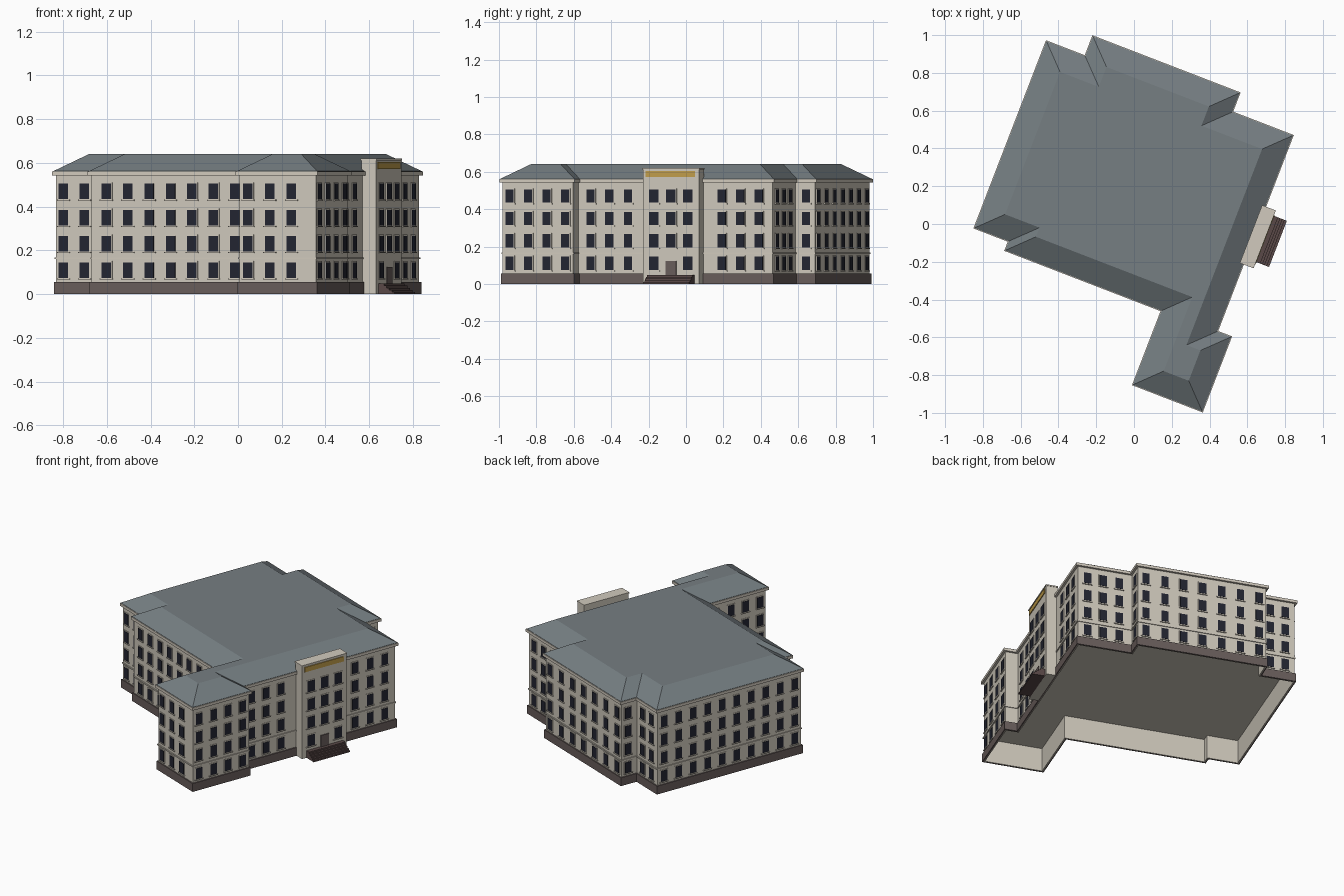
import bpy, bmesh, math
from mathutils import Matrix, Vector

cube = bpy.data.objects.get("Cube")
if cube:
    bpy.data.objects.remove(cube, do_unlink=True)

TURN = Matrix.Rotation(math.radians(-21.1), 4, 'Z')   # building sits turned on its plot


def material(name, rgb):
    m = bpy.data.materials.new(name)
    m.use_nodes = True
    m.diffuse_color = (*rgb, 1)
    m.node_tree.nodes["Principled BSDF"].inputs["Base Color"].default_value = (*rgb, 1)
    return m


PLASTER = material("cream plaster", (.62, .58, .50))
TRIM = material("pale trim", (.64, .59, .51))
ROOF = material("slate roof", (.18, .21, .225))
STONE = material("brown plinth stone", (.14, .11, .105))
STEP = material("dark red steps", (.10, .066, .064))
GLASS = material("dark glass", (.016, .018, .03))
GOLD = material("gold sign", (.53, .34, .07))


def finish(name, bm, mat):
    bmesh.ops.recalc_face_normals(bm, faces=bm.faces)
    bm.transform(TURN)
    mesh = bpy.data.meshes.new(name)
    bm.to_mesh(mesh)
    bm.free()
    mesh.materials.append(mat)
    ob = bpy.data.objects.new(name, mesh)
    bpy.context.collection.objects.link(ob)
    return ob


def add_box(bm, lo, hi):
    lo, hi = Vector(lo), Vector(hi)
    mid, size = (lo + hi) / 2, hi - lo
    bmesh.ops.create_cube(bm, size=1,
                          matrix=Matrix.Translation(mid) @ Matrix.Diagonal((*size, 1)))


def boxes(name, mat, *spans):
    bm = bmesh.new()
    for lo, hi in spans:
        add_box(bm, lo, hi)
    return finish(name, bm, mat)


# Eave outline, counter-clockwise, square to the building
OUTLINE = [(-.785, -.328), (-.59, -.328), (-.59, -.38), (.297, -.38), (.297, -.80),
           (.699, -.80), (.699, -.368), (.62, -.368), (.62, .744), (.276, .744),
           (.276, .853), (-.565, .853), (-.565, .74), (-.785, .74)]


def inset(d):
    """Outline moved inward by d (all corners are square)."""
    pts = [Vector(p) for p in OUTLINE]
    out = []
    for i, p in enumerate(pts):
        a = (p - pts[i - 1]).normalized()
        b = (pts[(i + 1) % len(pts)] - p).normalized()
        out.append(p + d * Vector((-a.y - b.y, a.x + b.x)))
    return out


def loft(name, mat, rings, caps=True):
    """Join rings of (inset, height); either cap the ends or close into a band."""
    bm = bmesh.new()
    loops = [[bm.verts.new((p.x, p.y, z)) for p in inset(d)] for d, z in rings]
    pairs = list(zip(loops, loops[1:]))
    if caps:
        bm.faces.new(loops[0])
        bm.faces.new(loops[-1])
    else:
        pairs.append((loops[-1], loops[0]))
    for lower, upper in pairs:
        for i in range(len(lower)):
            j = (i + 1) % len(lower)
            bm.faces.new((lower[i], lower[j], upper[j], upper[i]))
    return finish(name, bm, mat)


def band(name, mat, outer, inner, z0, z1):
    return loft(name, mat, [(outer, z0), (outer, z1), (inner, z1), (inner, z0)], caps=False)


# Main shell: open under the raised ground floor
WALL = .014
loft("main_walls", PLASTER, [(WALL, .155), (WALL, .55)])
band("base_walls", PLASTER, WALL, WALL + .006, 0, .157)
band("plinth", STONE, .006, WALL + .001, 0, .055)
band("string_course", TRIM, .009, WALL + .002, .16, .168)
band("cornice", TRIM, 0, WALL + .01, .542, .56)
loft("hipped_roof", ROOF, [(.004, .555), (.004, .562), (.13, .64)])

# Entrance tower with cap, sign, door and steps
T0, T1, TX = .012, .334, .672
boxes("entrance_tower", PLASTER, ((.60, T0, 0), (TX, T1, .612)))
boxes("tower_cap", TRIM, ((.597, T0 - .003, .612), (TX + .003, T1 + .003, .62)))
boxes("sign_plate", GOLD, ((TX, .03, .572), (TX + .005, .312, .604)))
boxes("entrance_door", STONE, ((TX, .144, .048), (TX + .006, .204, .123)))
COUNT = 5
boxes("entrance_steps", STEP,
      *[((TX - .002, .045, i * .0096), (.749 - i * .0125, .307, (i + 1) * .0096))
        for i in range(COUNT)])

# Windows
ROWS = [.110, .231, .350, .470]
panes, frames = bmesh.new(), bmesh.new()


def plate(bm, axis, sign, plane, t, z, w, h, depth):
    a, b = sorted((plane - sign * .002, plane + sign * depth))
    lo, hi = (a, t - w / 2, z - h / 2), (b, t + w / 2, z + h / 2)
    if axis == 'y':
        lo, hi = (lo[1], lo[0], lo[2]), (hi[1], hi[0], hi[2])
    add_box(bm, lo, hi)


def windows(axis, sign, plane, places, rows=ROWS, w=.046):
    for t in places:
        for z in rows:
            plate(frames, axis, sign, plane, t, z, w + .010, .082, .003)
            plate(frames, axis, sign, plane, t, z - .041, w + .016, .006, .007)
            plate(panes, axis, sign, plane, t, z, w, .071, .005)


def spaced(start, step, count):
    return [start + step * i for i in range(count)]


# front walls
windows('y', -1, -.328 + WALL, [-.733, -.63])
windows('y', -1, -.38 + WALL, spaced(-.503, .105, 8))
windows('y', -1, -.80 + WALL, spaced(.353, .107, 3))
# entrance side walls
windows('x', 1, .699 - WALL, spaced(-.745, .106, 4))
windows('x', 1, .62 - WALL, spaced(-.311, .107, 3) + spaced(.44, .106, 3))
windows('x', 1, .276 - WALL, [.79])
# rear walls
windows('y', 1, .744 - WALL, spaced(.346, .1, 3))
windows('y', 1, .853 - WALL, spaced(-.508, .12, 7))
windows('y', 1, .74 - WALL, [-.71, -.615])
# far side walls
windows('x', -1, -.785 + WALL, spaced(-.266, .105, 10))
windows('x', -1, -.565 + WALL, [.79])
windows('x', -1, .297 + WALL, spaced(-.745, .106, 4))
# tower
windows('x', 1, TX, [.076, .271], w=.055)
windows('x', 1, TX, [.174], ROWS[1:], w=.055)

finish("window_frames", frames, TRIM)
finish("window_panes", panes, GLASS)
